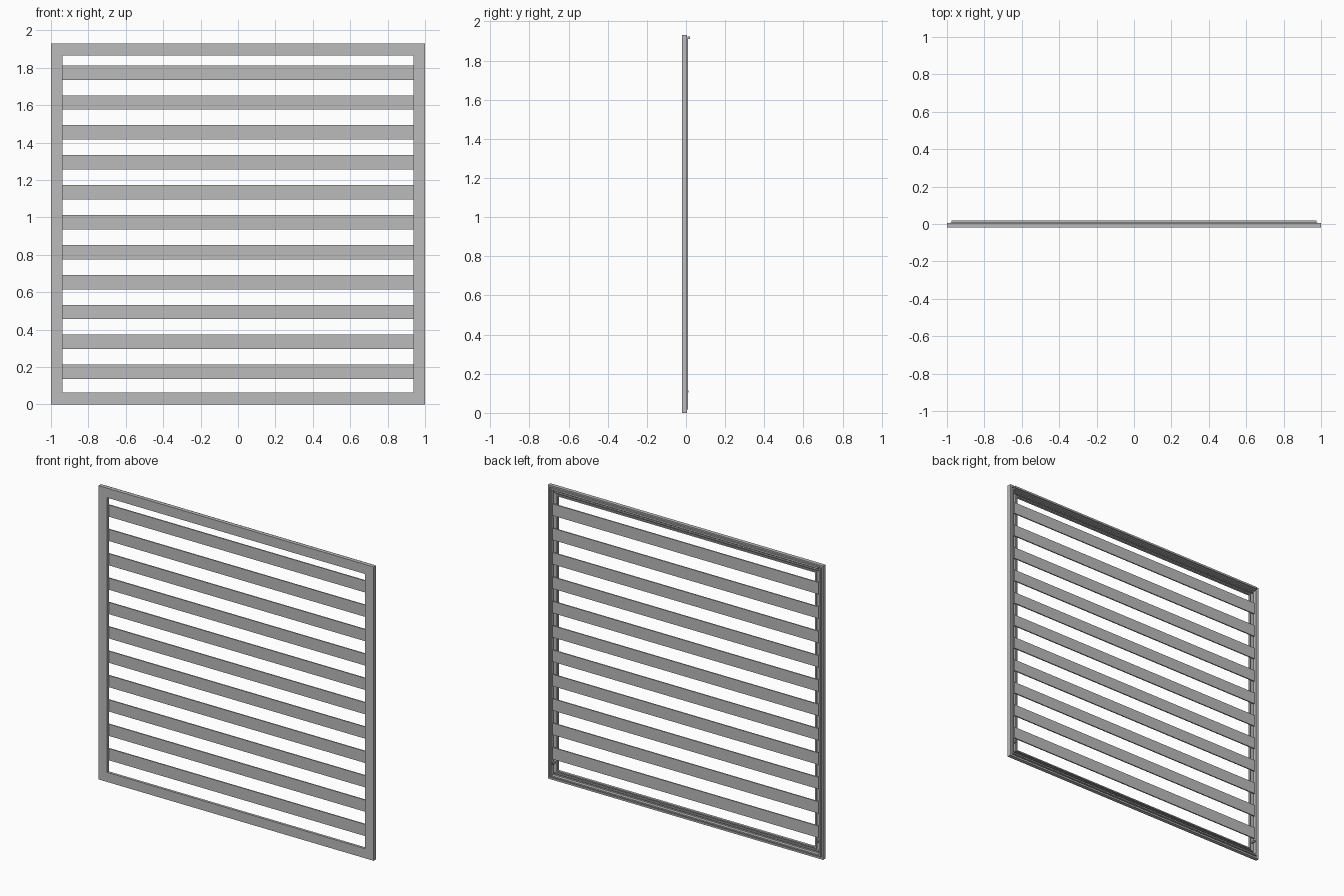
import bpy
import bmesh

if "Cube" in bpy.data.objects:
    bpy.data.objects.remove(bpy.data.objects["Cube"], do_unlink=True)

HEIGHT = 1.93
MID = HEIGHT / 2

grey = bpy.data.materials.new("plain grey")
grey.use_nodes = True
COLOUR = (0.5, 0.5, 0.5, 1)
grey.diffuse_color = COLOUR
grey.node_tree.nodes["Principled BSDF"].inputs["Base Color"].default_value = COLOUR


def finish(name, bm):
    bmesh.ops.recalc_face_normals(bm, faces=bm.faces)
    mesh = bpy.data.meshes.new(name)
    bm.to_mesh(mesh)
    bm.free()
    mesh.materials.append(grey)
    ob = bpy.data.objects.new(name, mesh)
    bpy.context.collection.objects.link(ob)
    return ob


def box(name, x, y, z):
    """Box from (low, high) pairs on each axis."""
    bm = bmesh.new()
    bmesh.ops.create_cube(bm, size=1)
    for v in bm.verts:
        v.co = [sum(p) / 2 + c * (p[1] - p[0]) for p, c in zip((x, y, z), v.co)]
    return finish(name, bm)


def mitred_ring(name, profile):
    """Sweep a closed (inset, depth) profile around the rectangular frame."""
    bm = bmesh.new()
    loops = []
    for sx, sz in ((-1, -1), (1, -1), (1, 1), (-1, 1)):
        loops.append([bm.verts.new((sx * (1 - d), y, MID + sz * (MID - d)))
                      for d, y in profile])
    n = len(profile)
    for i in range(4):
        a, b = loops[i], loops[(i + 1) % 4]
        for j in range(n):
            k = (j + 1) % n
            bm.faces.new((a[j], a[k], b[k], b[j]))
    return finish(name, bm)


# Outer frame: front face, outer wall, rear groove and inner lip
mitred_ring("outer_frame", [
    (0, -0.02), (0.063, -0.02), (0.063, -0.003), (0.055, -0.003),
    (0.055, -0.012), (0.012, -0.012), (0.012, 0.005), (0, 0.005)])

# Raised rear bead that holds the slats
mitred_ring("rear_bead", [
    (0.018, -0.013), (0.027, -0.013), (0.027, 0.009), (0.018, 0.009)])

# Evenly spaced slats
for i in range(11):
    low = 0.136 + i * 0.16
    box(f"slat_{i + 1}", (-0.968, 0.968), (-0.003, 0.005), (low, low + 0.077))

# Rear clip rail along the top
box("top_clip_rail", (-0.975, 0.975), (0.008, 0.02), (1.91, 1.922))
box("top_clip_rail_web", (-0.975, 0.975), (-0.012, 0.009), (1.906, 1.912))

# Inner ledges behind the top and bottom members
for name, z in (("bottom_ledge", 0.04), ("top_ledge", HEIGHT - 0.046)):
    box(name, (-0.96, 0.96), (-0.013, 0.0), (z, z + 0.006))

# Small stop pins near the bottom
for name, x in (("left_pin", 0.96), ("right_pin", -0.96)):
    box(name, (x - 0.005, x + 0.005), (-0.012, 0.014), (0.105, 0.115))
